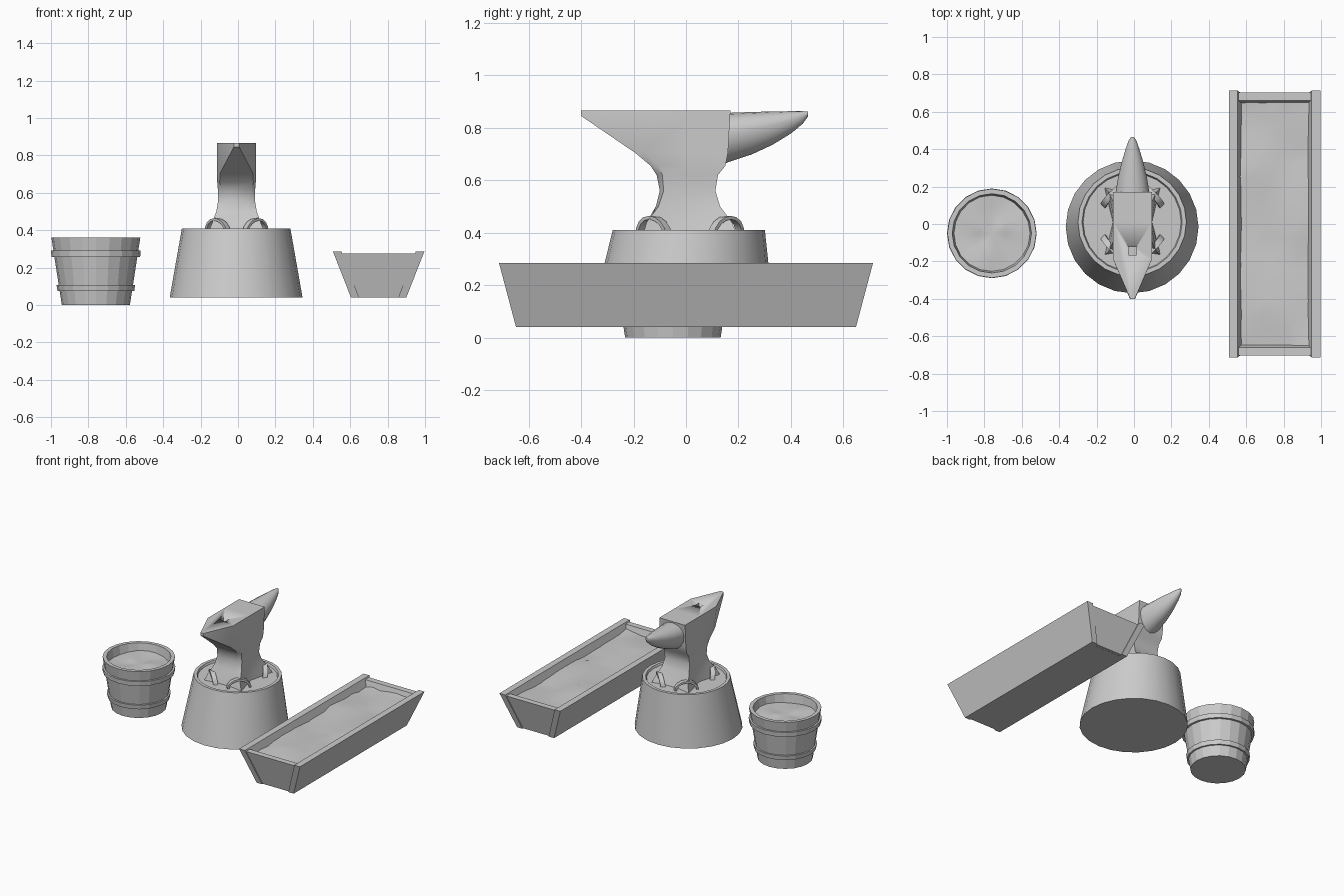
import bpy, bmesh, math, random
from mathutils import Vector

if "Cube" in bpy.data.objects:
    bpy.data.objects.remove(bpy.data.objects["Cube"])

random.seed(4)


def finish(name, verts, faces, angle=30):
    me = bpy.data.meshes.new(name)
    me.from_pydata([tuple(v) for v in verts], [], faces)
    bm = bmesh.new()
    bm.from_mesh(me)
    bmesh.ops.remove_doubles(bm, verts=bm.verts, dist=1e-5)
    bmesh.ops.recalc_face_normals(bm, faces=bm.faces)
    bm.to_mesh(me)
    bm.free()
    ob = bpy.data.objects.new(name, me)
    bpy.context.collection.objects.link(ob)
    bpy.ops.object.select_all(action='DESELECT')
    ob.select_set(True)
    bpy.context.view_layer.objects.active = ob
    bpy.ops.object.shade_smooth_by_angle(angle=math.radians(angle))
    return ob


def loft(name, rings, closed=False, angle=30):
    """Skin equal-length rings; cap the ends, or join last to first."""
    n, m = len(rings[0]), len(rings)
    verts = [v for r in rings for v in r]
    faces = []
    for i in range(m if closed else m - 1):
        a, b = i * n, ((i + 1) % m) * n
        faces += [(a + k, a + (k + 1) % n, b + (k + 1) % n, b + k) for k in range(n)]
    if not closed:
        faces += [tuple(range(n))[::-1], tuple(range((m - 1) * n, m * n))]
    return finish(name, verts, faces, angle)


def lathe(name, profile, cx, cy, n=20, closed=False, lean=0, angle=30):
    rings = [[(cx + r * math.cos(2 * math.pi * k / n),
               cy + r * math.sin(2 * math.pi * k / n) + lean * z, z)
              for k in range(n)] for r, z in profile]
    return loft(name, rings, closed, angle)


def slab(name, bottom, top, z0, z1):
    """Board from two (x0, x1, y0, y1) rectangles."""
    def rect(r, z):
        return [(r[0], r[2], z), (r[1], r[2], z), (r[1], r[3], z), (r[0], r[3], z)]
    return loft(name, [rect(bottom, z0), rect(top, z1)])


# bucket
BX, BY = -0.76, -0.05
lathe("bucket_staves", [(0.182, 0), (0.238, 0.362), (0.212, 0.362), (0.195, 0.25), (0.15, 0.25)],
      BX, BY, angle=15)
for name, z0, z1, r0, r1 in (("lower_hoop", 0.074, 0.106, 0.205, 0.21),
                             ("upper_hoop", 0.257, 0.29, 0.237, 0.24)):
    lathe(name, [(r0 - 0.02, z0), (r0, z0), (r1, z1), (r1 - 0.02, z1)], BX, BY, closed=True, angle=15)

# bucket water, slightly rippled
wv, wf, n = [(BX, BY, 0.305)], [], 20
for j, r in enumerate((0.07, 0.14, 0.206)):
    for k in range(n):
        a = 2 * math.pi * k / n
        wv.append((BX + r * math.cos(a), BY + r * math.sin(a), 0.305 + 0.006 * math.sin(3 * a + j)))
for k in range(n):
    k2 = (k + 1) % n
    wf.append((0, 1 + k, 1 + k2))
    for j in range(2):
        a, b = 1 + j * n, 1 + (j + 1) * n
        wf.append((a + k, b + k, b + k2, a + k2))
finish("bucket_water", wv, wf, 60)

# stump with a slightly sunken top
lathe("stump", [(0.355, 0.04), (0.29, 0.41), (0.268, 0.41), (0.262, 0.395)],
      -0.01, -0.018, n=24, lean=0.07)

# anvil body: z, heel y, heel half width, shoulder y, half width, mid half width, back y
AX = -0.008
body = []
for z, yh, wh, ys, w, wm, yb in (
        (0.39, -0.150, 0.060, -0.165, 0.150, 0.105, 0.195),
        (0.44, -0.135, 0.060, -0.150, 0.130, 0.100, 0.175),
        (0.50, -0.115, 0.060, -0.105, 0.108, 0.095, 0.130),
        (0.56, -0.100, 0.065, -0.085, 0.098, 0.092, 0.112),
        (0.62, -0.112, 0.080, -0.090, 0.100, 0.098, 0.122),
        (0.655, -0.135, 0.090, -0.105, 0.103, 0.103, 0.150),
        (0.705, -0.195, 0.088, -0.160, 0.103, 0.103, 0.160),
        (0.845, -0.400, 0.014, -0.190, 0.103, 0.103, 0.168),
        (0.866, -0.400, 0.012, -0.190, 0.103, 0.103, 0.170)):
    half = [(wh, yh), (w, ys), (wm, 0.01), (w, yb), (0.06, yb - (0.02 if z < 0.45 else 0))]
    ring = half + [(-x, y) for x, y in reversed(half)]
    body.append([(AX + x, y, z) for x, y in ring])
anvil = loft("anvil_body", body, angle=35)

# square tool hole in the anvil face
s = 0.021
hole = slab("hole_cutter", (AX - s, AX + s, -0.165, -0.123), (AX - s, AX + s, -0.165, -0.123), 0.80, 0.9)
hole.hide_render = True
cut = anvil.modifiers.new("hole", 'BOOLEAN')
cut.operation, cut.object, cut.solver = 'DIFFERENCE', hole, 'EXACT'
bpy.context.view_layer.objects.active = anvil
bpy.ops.object.modifier_apply(modifier="hole")
bpy.data.objects.remove(hole)

# anvil horn: y, half width, top z, bottom z
horn = []
for y, w, zt, zb in ((0.14, 0.092, 0.857, 0.66), (0.17, 0.09, 0.857, 0.672), (0.25, 0.077, 0.860, 0.698),
                     (0.33, 0.058, 0.862, 0.735), (0.40, 0.037, 0.863, 0.778),
                     (0.445, 0.021, 0.863, 0.815), (0.465, 0.008, 0.862, 0.842)):
    zc, ring = zt - (zt - zb) * 0.4, []
    for k in range(16):
        a = 2 * math.pi * k / 16
        ring.append((AX + w * math.cos(a), y,
                     zc + math.sin(a) * (zt - zc if math.sin(a) > 0 else zc - zb)))
    horn.append(ring)
loft("anvil_horn", horn, angle=50)

# arched straps pinning the four feet
for sx in (-1, 1):
    for sy in (-1, 1):
        c = Vector((AX + sx * 0.10, 0.015 + sy * 0.137, 0.39))
        along = Vector((sx * 0.058, -sy * 0.058, 0))
        out = Vector((sx, sy, 0)).normalized()
        rings = []
        for i in range(9):
            t = math.pi * i / 8
            d = along * math.cos(t)
            ring = []
            for scale, o in ((0.82, -0.016), (1, -0.016), (1, 0.016), (0.82, 0.016)):
                ring.append(c + d * scale + Vector((0, 0, 0.074 * math.sin(t) * scale))
                            + out * (o + 0.012 * math.sin(t)))
            rings.append(ring)
        loft("foot_strap", rings)

# trough: sloped sides, inset ends, floor
TX = 0.752
for sgn in (-1, 1):
    side = lambda a, b: tuple(sorted((TX + sgn * a, TX + sgn * b)))
    slab("trough_side", side(0.105, 0.148) + (-0.648, 0.648),
         side(0.198, 0.244) + (-0.713, 0.713), 0.04, 0.285)
    end = lambda a, b: tuple(sorted((sgn * a, sgn * b)))
    slab("trough_end", (TX - 0.115, TX + 0.115) + end(0.59, 0.64),
         (TX - 0.205, TX + 0.205) + end(0.66, 0.703), 0.041, 0.275)
slab("trough_floor", (TX - 0.12, TX + 0.12, -0.62, 0.62), (TX - 0.13, TX + 0.13, -0.62, 0.62), 0.04, 0.07)

# uneven fill inside the trough
nx, ny, fv, ff = 6, 16, [], []
for j in range(ny + 1):
    for i in range(nx + 1):
        u, v = i / nx * 2 - 1, j / ny * 2 - 1
        fv.append((TX + u * 0.192, v * 0.65,
                   0.238 + 0.006 * math.sin(7 * v + 2 * u) + random.uniform(-0.007, 0.007)))
for j in range(ny):
    for i in range(nx):
        a = j * (nx + 1) + i
        ff.append((a, a + 1, a + nx + 2, a + nx + 1))
finish("trough_fill", fv, ff, 60)
